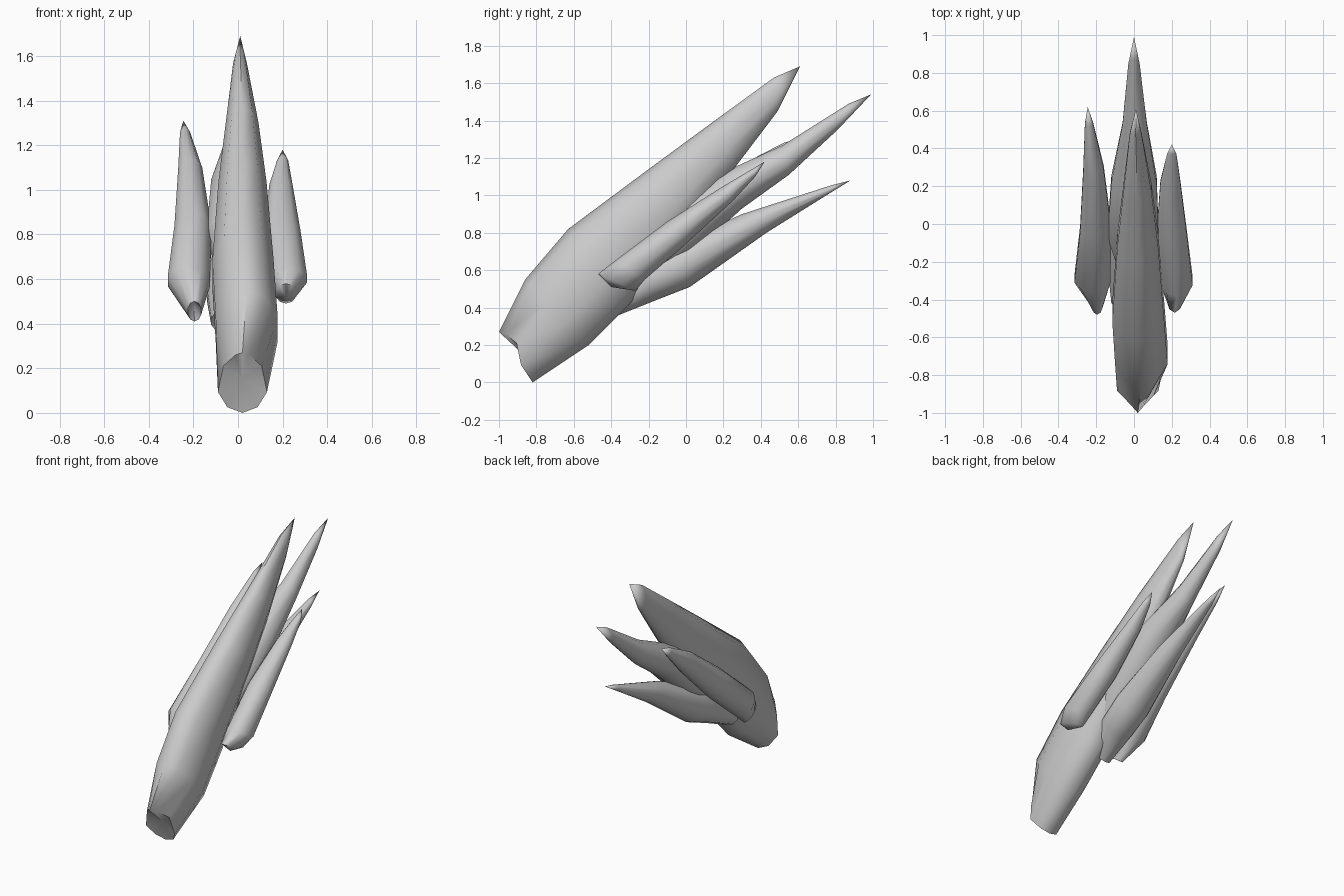
import bpy, bmesh, math
from mathutils import Vector

if "Cube" in bpy.data.objects:
    bpy.data.objects.remove(bpy.data.objects["Cube"])

SIDES = 10


def spike(name, stations, tip, notch, pinch=0.0, cut=0.0):
    """Loft oval sections (top y,z, bottom y,z, left x, right x) to a point.
    pinch narrows the upper half of the first section, cut pushes its sides in."""
    bm = bmesh.new()
    axis = (Vector(tip) - Vector(notch)).normalized()
    rings = []
    for k, (ty, tz, by, bz, xl, xr) in enumerate(stations):
        top, bot = Vector((0, ty, tz)), Vector((0, by, bz))
        mid, half = (top + bot) / 2, (top - bot) / 2
        ring = []
        for i in range(SIDES):
            a = 2 * math.pi * i / SIDES
            p = mid + half * math.cos(a)
            w = math.sin(a) / math.cos(math.pi / SIDES)
            if k == 0:
                up = max(0, math.cos(a))
                w *= 1 - pinch * up
                p += axis * cut * (1 - up) * max(0, math.cos(a) + .3)
            p.x = (xl + xr) / 2 + (xr - xl) / 2 * w
            ring.append(bm.verts.new(p))
        rings.append(ring)
    end = bm.verts.new(tip)
    inner = bm.verts.new(notch)
    for i in range(SIDES):
        j = (i + 1) % SIDES
        for a, b in zip(rings, rings[1:]):
            bm.faces.new((a[i], a[j], b[j], b[i]))
        bm.faces.new((rings[-1][i], rings[-1][j], end))
        bm.faces.new((rings[0][j], rings[0][i], inner))
    bmesh.ops.recalc_face_normals(bm, faces=bm.faces)
    mesh = bpy.data.meshes.new(name)
    bm.to_mesh(mesh)
    bm.free()
    ob = bpy.data.objects.new(name, mesh)
    bpy.context.collection.objects.link(ob)
    bpy.ops.object.select_all(action='DESELECT')
    ob.select_set(True)
    bpy.context.view_layer.objects.active = ob
    bpy.ops.object.shade_smooth_by_angle(angle=math.radians(60))


# large front spike with a pinched, notched base
spike("main_spike", [
    (-1.00, .27, -.82, .00, -.09, .13),
    (-.86, .55, -.52, .20, -.10, .178),
    (-.63, .82, -.30, .42, -.115, .16),
    (-.20, 1.14, .03, .84, -.088, .128),
    (.12, 1.375, .27, 1.16, -.055, .092),
    (.47, 1.63, .49, 1.45, -.022, .04),
], (.01, .61, 1.69), (.02, -.87, .15), pinch=.7, cut=.11)

# long spike behind the main one
spike("rear_spike", [
    (-.32, .68, -.20, .54, -.07, .08),
    (-.12, .91, .02, .68, -.14, .13),
    (.17, 1.11, .30, .93, -.12, .12),
    (.52, 1.27, .55, 1.11, -.06, .068),
    (.87, 1.49, .81, 1.35, -.03, .03),
], (0, .99, 1.54), (0, -.2, .64))

# low spike underneath
spike("lower_spike", [
    (-.45, .46, -.36, .36, -.12, -.02),
    (-.25, .63, -.16, .44, -.14, .08),
    (-.08, .73, .02, .51, -.13, .10),
    (.30, .90, .43, .80, -.075, .07),
    (.78, 1.055, .75, 1.0, -.02, .03),
], (.01, .88, 1.08), (-.06, -.33, .45))

# shorter side spikes
spike("right_spike", [
    (-.47, .58, -.27, .49, .17, .26),
    (-.38, .65, -.22, .55, .14, .31),
    (-.10, .86, .00, .74, .12, .28),
    (.20, 1.05, .25, .97, .14, .245),
    (.37, 1.15, .37, 1.10, .175, .225),
], (.20, .42, 1.18), (.22, -.40, .51))

spike("left_spike", [
    (-.48, .50, -.36, .41, -.225, -.165),
    (-.36, .66, -.22, .52, -.315, -.125),
    (-.08, .90, .03, .73, -.285, -.12),
    (.25, 1.14, .34, 1.02, -.268, -.16),
    (.52, 1.28, .54, 1.22, -.26, -.215),
], (-.245, .62, 1.31), (-.2, -.36, .5))
